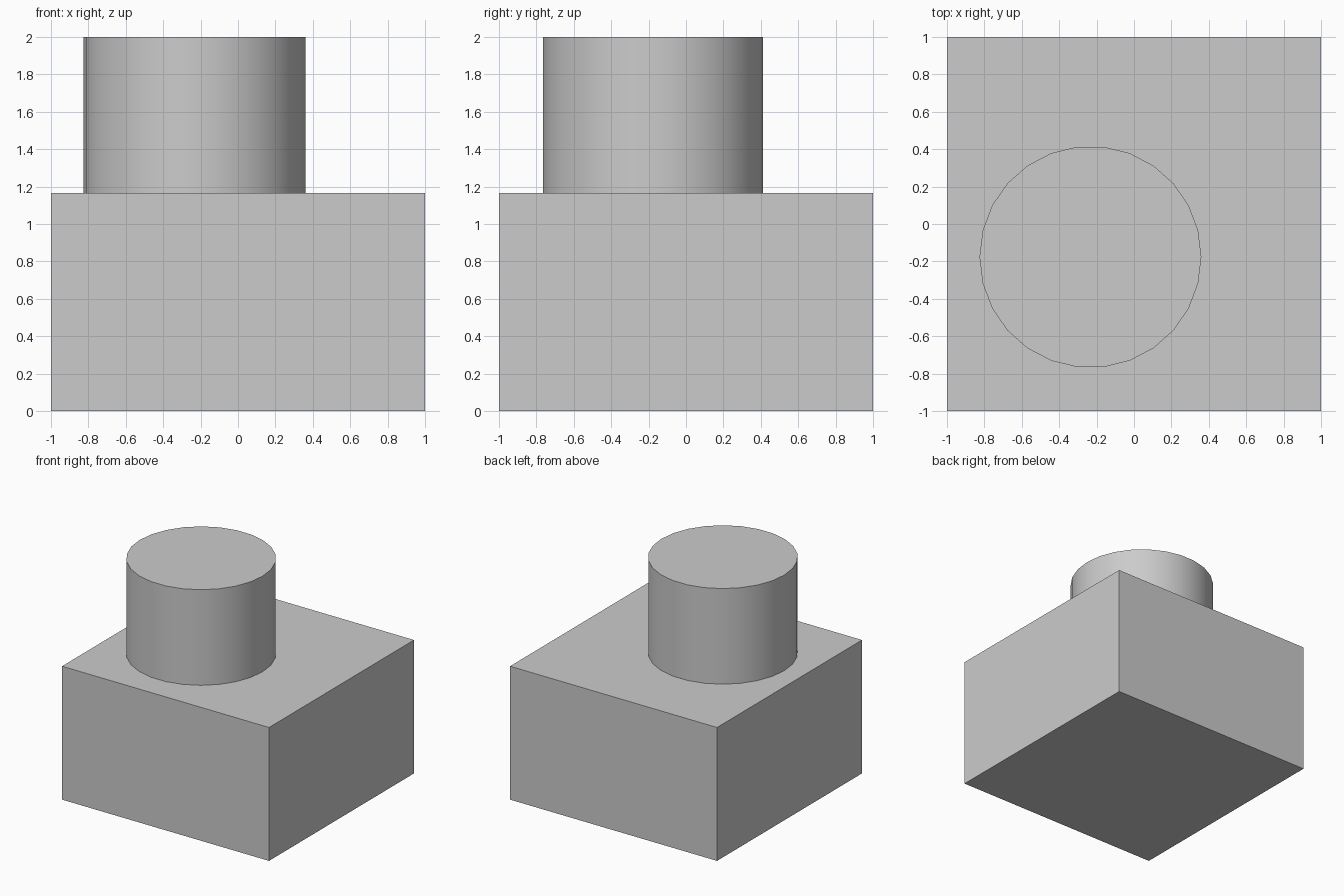
import bpy
import math

cube = bpy.data.objects.get("Cube")
if cube:
    bpy.data.objects.remove(cube, do_unlink=True)

# Plain grey used on every part
grey = bpy.data.materials.new("light_grey")
grey.use_nodes = True
COLOUR = (0.6, 0.6, 0.6, 1)
grey.diffuse_color = COLOUR
grey.node_tree.nodes["Principled BSDF"].inputs["Base Color"].default_value = COLOUR

BASE_TOP = 1.165
TOTAL_HEIGHT = 2.0


def finish(name):
    obj = bpy.context.object
    obj.name = obj.data.name = name
    obj.data.materials.append(grey)
    return obj


# Square base block
bpy.ops.mesh.primitive_cube_add(size=2, location=(0, 0, BASE_TOP / 2))
base = finish("base_block")
base.scale.z = BASE_TOP / 2
bpy.ops.object.transform_apply(location=False, rotation=False, scale=True)

# Off-centre round post, turned so that a corner points along x
height = TOTAL_HEIGHT - BASE_TOP
bpy.ops.mesh.primitive_cylinder_add(
    vertices=26, radius=0.593, depth=height,
    location=(-0.233, -0.176, BASE_TOP + height / 2),
    rotation=(0, 0, math.pi / 2))
finish("round_post")
bpy.ops.object.shade_smooth_by_angle(angle=math.radians(30))
